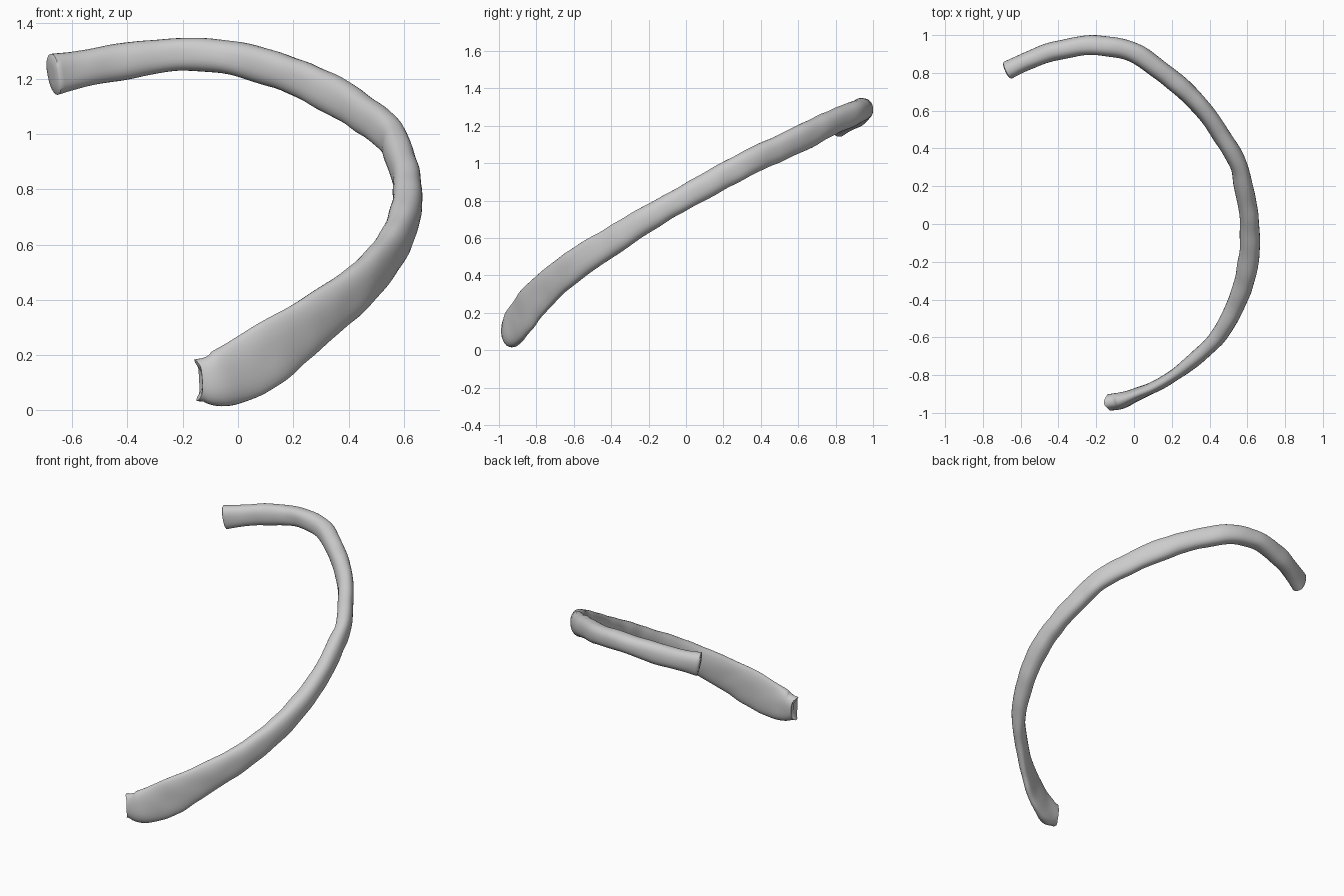
import bpy
import bmesh
import math
from mathutils import Vector, noise

SIDES = 28
STEPS = 8

old = bpy.data.objects.get("Cube")
if old:
    bpy.data.objects.remove(old, do_unlink=True)

# One plain bone colour
bone = bpy.data.materials.new("pale_grey_bone")
colour = (0.6, 0.6, 0.6, 1)
bone.diffuse_color = colour
bone.use_nodes = True
for node in bone.node_tree.nodes:
    if node.type == "BSDF_PRINCIPLED":
        node.inputs["Base Color"].default_value = colour
        node.inputs["Roughness"].default_value = 0.7

# Stations along the rib: x, y, z, half thickness, half height
stations = [
    (-.135, -.945, .11, .043, .075),
    (-.07, -.935, .115, .045, .103),
    (.02, -.9, .15, .033, .115),
    (.14, -.845, .225, .03, .115),
    (.28, -.75, .325, .035, .097),
    (.44, -.6, .45, .043, .084),
    (.55, -.4, .58, .05, .075),
    (.605, -.2, .705, .054, .069),
    (.612, 0, .82, .052, .065),
    (.58, .2, .93, .048, .067),
    (.535, .35, 1.01, .046, .068),
    (.37, .6, 1.125, .048, .07),
    (.2, .765, 1.21, .052, .066),
    (0, .905, 1.27, .053, .062),
    (-.2, .945, 1.288, .053, .06),
    (-.4, .92, 1.265, .05, .066),
    (-.55, .868, 1.238, .048, .067),
    (-.665, .815, 1.215, .05, .076),
]


def smooth_stations(points):
    """Smooth interpolation of every station value."""
    pts = [Vector(p) for p in points]
    pts = [pts[0] * 2 - pts[1]] + pts + [pts[-1] * 2 - pts[-2]]
    out = []
    for a, b, c, d in zip(pts, pts[1:], pts[2:], pts[3:]):
        for i in range(STEPS):
            t = i / STEPS
            out.append(0.5 * (2 * b + (c - a) * t
                              + (2 * a - 5 * b + 4 * c - d) * t * t
                              + (3 * b - a - 3 * c + d) * t ** 3))
    return out + [pts[-2]]


def rounded(value):
    """Fuller than an ellipse, like a worn slab."""
    return math.copysign(abs(value) ** 0.85, value)


path = smooth_stations(stations)
centres = [Vector(p[:3]) for p in path]
bm = bmesh.new()
rings = []
frames = []

# Sweep the flattened section, kept upright along the path
for i, p in enumerate(path):
    tangent = (centres[min(i + 1, len(path) - 1)] - centres[max(i - 1, 0)]).normalized()
    side = tangent.cross(Vector((0, 0, 1))).normalized()
    up = side.cross(tangent).normalized()
    frames.append(tangent)
    ring = []
    for k in range(SIDES):
        angle = math.tau * k / SIDES
        offset = side * (rounded(math.cos(angle)) * p[3]) + up * (rounded(math.sin(angle)) * p[4])
        co = centres[i] + offset
        # Slight bony unevenness
        co += offset.normalized() * noise.noise(co * 9) * 0.005
        # The front end is drawn out along its rims
        if i == 0:
            co -= tangent * 0.02 * abs(math.sin(angle)) ** 4
        ring.append(bm.verts.new(co))
    rings.append(ring)


def bridge(first, second):
    for k in range(SIDES):
        n = (k + 1) % SIDES
        bm.faces.new((first[k], first[n], second[n], second[k]))


for first, second in zip(rings, rings[1:]):
    bridge(first, second)


def close_end(ring, centre, tangent, shifts):
    """Inset end cap; positive shifts push it outwards."""
    last = ring
    for scale, shift in shifts:
        inner = [bm.verts.new(centre + (v.co - centre) * scale + tangent * shift) for v in ring]
        bridge(last, inner)
        last = inner
    bm.faces.new(last)


# Hollowed front end, gently domed back end
close_end(rings[0], centres[0], -frames[0], [(0.85, 0), (0.4, -.012)])
close_end(rings[-1], centres[-1], frames[-1], [(0.88, .006), (0.45, .009)])
bmesh.ops.recalc_face_normals(bm, faces=bm.faces)

mesh = bpy.data.meshes.new("rib_bone")
bm.to_mesh(mesh)
bm.free()
mesh.materials.append(bone)
rib = bpy.data.objects.new("rib_bone", mesh)
bpy.context.collection.objects.link(rib)

# Smooth surface with crisp end rims
bpy.ops.object.select_all(action="DESELECT")
rib.select_set(True)
bpy.context.view_layer.objects.active = rib
bpy.ops.object.shade_smooth_by_angle(angle=math.radians(50))
